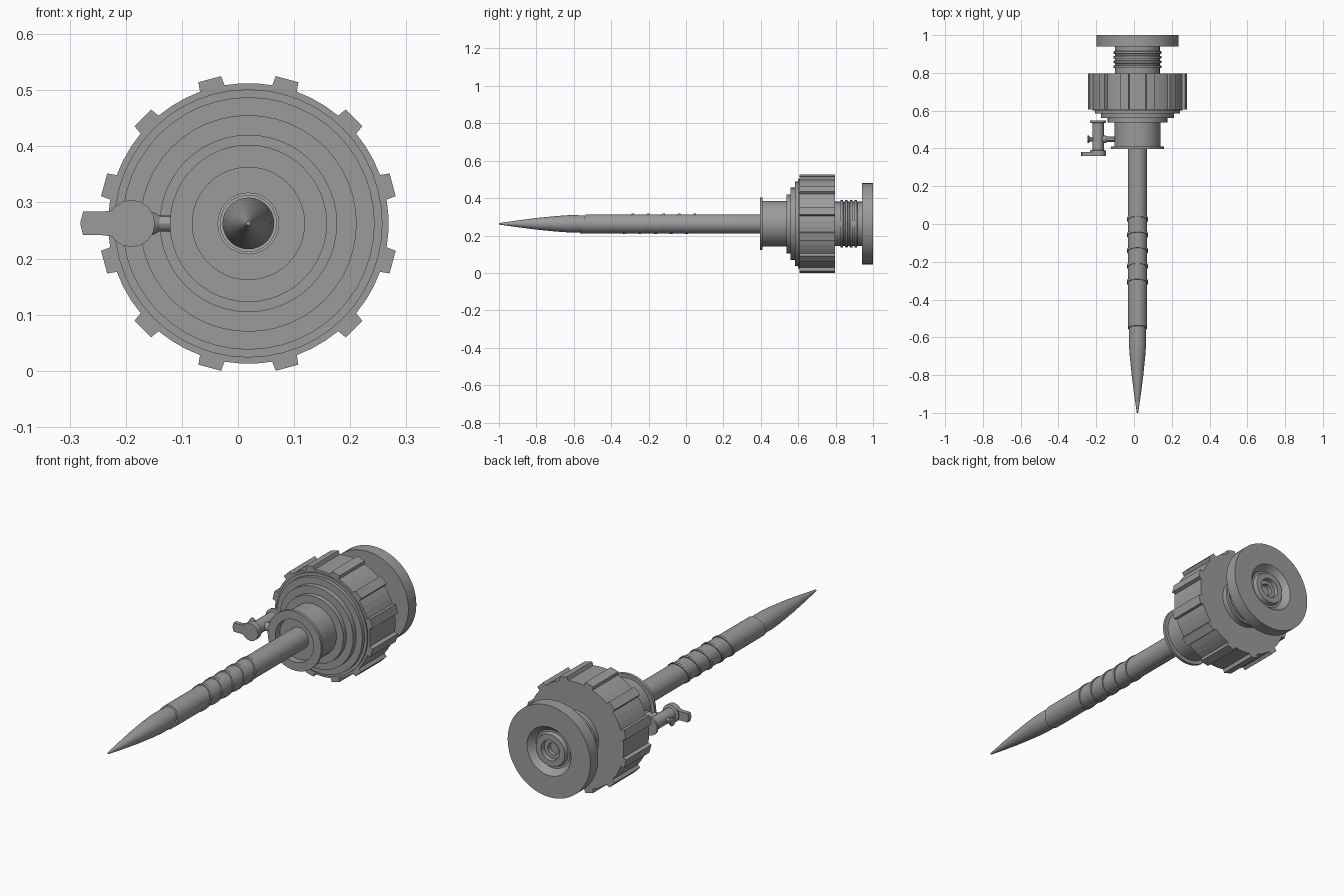
import bpy, bmesh
from math import sin, cos, pi, radians

if "Cube" in bpy.data.objects:
    bpy.data.objects.remove(bpy.data.objects["Cube"])

CX, CZ = 0.0185, 0.2625   # main axis of the whole part, running along y

dark = bpy.data.materials.new('dark_grey')
dark.diffuse_color = (0.33, 0.33, 0.33, 1)
dark.use_nodes = True
dark.node_tree.nodes["Principled BSDF"].inputs["Base Color"].default_value = dark.diffuse_color


def finish(name, bm, smooth=True):
    bmesh.ops.remove_doubles(bm, verts=bm.verts, dist=1e-5)
    bmesh.ops.recalc_face_normals(bm, faces=bm.faces)
    me = bpy.data.meshes.new(name)
    bm.to_mesh(me)
    bm.free()
    me.materials.append(dark)
    ob = bpy.data.objects.new(name, me)
    bpy.context.collection.objects.link(ob)
    if smooth:
        bpy.ops.object.select_all(action='DESELECT')
        ob.select_set(True)
        bpy.context.view_layer.objects.active = ob
        bpy.ops.object.shade_smooth_by_angle(angle=radians(30))
    return ob


def lathe(name, profile, seg=48, axis='Y', centre=(CX, 0, CZ), shear=0.0, closed=False):
    """Revolve (position, radius) points; shear slants the rings along the axis."""
    bm = bmesh.new()
    rings = []
    for p, r in profile:
        ring = []
        for i in range(seg):
            a = 2 * pi * i / seg
            u, v = r * cos(a), r * sin(a)
            co = (u, p + shear * v, v) if axis == 'Y' else (p, u, v)
            ring.append(bm.verts.new([c + d for c, d in zip(co, centre)]))
        rings.append(ring)
    pairs = list(zip(rings, rings[1:]))
    if closed:
        pairs.append((rings[-1], rings[0]))
    for a, b in pairs:
        for i in range(seg):
            j = (i + 1) % seg
            bm.faces.new((a[i], a[j], b[j], b[i]))
    return finish(name, bm)


def prism(name, outline, y0, y1):
    """Extrude an (x, z) outline along y."""
    bm = bmesh.new()
    face = bm.faces.new([bm.verts.new((x, y0, z)) for x, z in outline])
    res = bmesh.ops.extrude_face_region(bm, geom=[face])
    verts = [g for g in res['geom'] if isinstance(g, bmesh.types.BMVert)]
    bmesh.ops.translate(bm, verts=verts, vec=(0, y1 - y0, 0))
    return finish(name, bm, smooth=False)


# needle: pointed tip and shaft with a slanted front end
lathe('needle_tip', [(-1, 0), (-0.998, 0.004), (-0.9, 0.018), (-0.8, 0.031), (-0.7, 0.041),
                     (-0.63, 0.046), (-0.58, 0.046), (-0.52, 0.043), (-0.52, 0)], 32)
lathe('needle_shaft', [(-0.552, 0), (-0.552, 0.051), (0.5, 0.051), (0.5, 0)], 32, shear=0.3)

# slanted grip rings on the shaft
for k in range(5):
    y = -0.307 + 0.083 * k
    lathe(f'shaft_ring_{k + 1}', [(y - 0.007, 0.048), (y - 0.007, 0.055),
                                  (y + 0.007, 0.055), (y + 0.007, 0.048)],
          32, shear=0.42, closed=True)

# front collar with recessed mouth, and stepped shoulder
lathe('front_collar', [(0.43, 0), (0.43, 0.10), (0.396, 0.10), (0.396, 0.14), (0.41, 0.14),
                       (0.41, 0.122), (0.537, 0.122), (0.537, 0.158), (0.56, 0.158),
                       (0.56, 0.193), (0.584, 0.193), (0.584, 0.225), (0.6, 0.225),
                       (0.6, 0.239), (0.62, 0.239), (0.62, 0)])

# toothed grip wheel
outline = []
for k in range(12):
    for deg, r in ((-5.2, 0.25), (-4.5, 0.267), (4.5, 0.267), (5.2, 0.25), (11.7, 0.25), (18.3, 0.25)):
        a = radians(15 + 30 * k + deg)
        outline.append((CX + r * cos(a), CZ + r * sin(a)))
prism('grip_wheel', outline, 0.607, 0.797)

# ribbed rear neck
neck = [(0.78, 0), (0.78, 0.118)]
for y in (0.833, 0.858, 0.883, 0.908):
    neck += [(y - 0.008, 0.118), (y - 0.006, 0.126), (y + 0.006, 0.126), (y + 0.008, 0.118)]
lathe('rear_neck', neck + [(0.945, 0.118), (0.945, 0)])

# rear disc with dished recess and socket boss in the middle
lathe('rear_disc', [(0.941, 0), (0.941, 0.217), (1, 0.217), (1, 0.115), (0.97, 0.09),
                    (0.97, 0.08), (0.99, 0.075), (0.99, 0.048), (0.97, 0.046),
                    (0.97, 0.028), (0.95, 0.028), (0.95, 0)])

# side valve: stem, pipe to the collar, flared stub
VX = -0.19
lathe('valve_stem', [(0.361, 0), (0.361, 0.042), (0.388, 0.042), (0.392, 0.03), (0.534, 0.03),
                     (0.537, 0.042), (0.547, 0.042), (0.547, 0)], 16, centre=(VX, 0, CZ))
lathe('valve_pipe', [(-0.19, 0), (-0.19, 0.02), (-0.15, 0.02), (-0.14, 0.014), (-0.09, 0.014), (-0.09, 0)],
      12, axis='X', centre=(0, 0.449, CZ))
lathe('valve_stub', [(-0.246, 0), (-0.246, 0.02), (-0.24, 0.02), (-0.232, 0.012), (-0.19, 0.012), (-0.19, 0)],
      12, axis='X', centre=(0, 0.449, CZ))

# valve lever
half = [(-0.281, 0.002), (-0.276, 0.021), (-0.242, 0.021), (-0.225, 0.023), (-0.213, 0.033), (-0.19, 0.038)]
prism('valve_lever', [(x, CZ + w) for x, w in half] + [(x, CZ - w) for x, w in reversed(half)], 0.361, 0.382)
